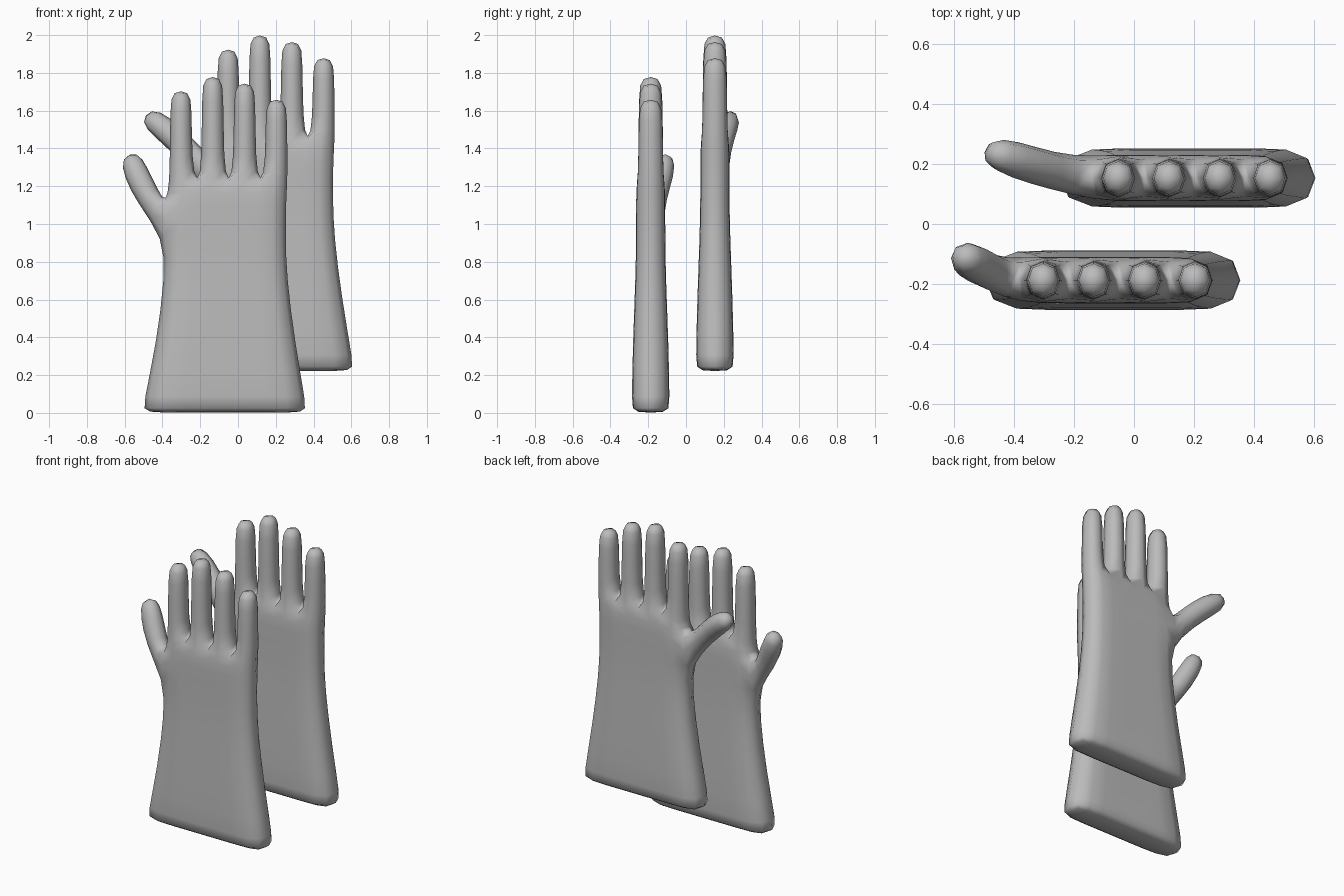
import bpy, bmesh
from mathutils import Vector

if "Cube" in bpy.data.objects:
    bpy.data.objects.remove(bpy.data.objects["Cube"])

grey = bpy.data.materials.new("glove_grey")
grey.diffuse_color = (0.5, 0.5, 0.5, 1)
grey.use_nodes = True
grey.node_tree.nodes["Principled BSDF"].inputs["Base Color"].default_value = grey.diffuse_color

YC = -0.187                                  # middle plane of the front glove
# palm rows: z, left x, right x, half thickness
ROWS = [(0.0, -0.505, 0.365, 0.095), (0.035, -0.513, 0.37, 0.101),
        (0.38, -0.437, 0.307, 0.094), (0.72, -0.395, 0.264, 0.08),
        (0.92, -0.398, 0.258, 0.077), (1.12, -0.385, 0.26, 0.077),
        (1.21, -0.372, 0.267, 0.076)]
COLS = [0, 0.245, 0.505, 0.77, 1]
FINGERS = [(-0.302, 1.71), (-0.134, 1.785), (0.035, 1.75), (0.203, 1.665)]
THUMB_ROW = 4


def glove(name, thumb, offset):
    bm = bmesh.new()

    # palm and cuff grid: [row][side][column]
    grid = [[[bm.verts.new((xl + (xr - xl) * c, YC + s * hy, z)) for c in COLS]
             for s in (-1, 1)] for z, xl, xr, hy in ROWS]
    for r in range(len(ROWS) - 1):
        lo, hi = grid[r], grid[r + 1]
        for s in (0, 1):
            for c in range(4):
                bm.faces.new((lo[s][c], lo[s][c + 1], hi[s][c + 1], hi[s][c]))
        for c in (0, 4):
            if not (c == 0 and r == THUMB_ROW):
                bm.faces.new((lo[0][c], lo[1][c], hi[1][c], hi[0][c]))
    for c in range(4):
        b = grid[0]
        bm.faces.new((b[0][c], b[0][c + 1], b[1][c + 1], b[1][c]))

    def tube(ring, sections):
        # joins successive four-point sections, then caps the end
        for pts in sections:
            new = [bm.verts.new(p) for p in pts]
            for i in range(4):
                j = (i + 1) % 4
                bm.faces.new((ring[i], ring[j], new[j], new[i]))
            ring = new
        bm.faces.new(ring)

    # fingers
    t = grid[-1]
    for c, (x, top) in enumerate(FINGERS):
        secs = []
        for z, k in ((1.33, 1.0), (top - 0.09, 0.97), (top, 0.8)):
            w, h = 0.064 * k, 0.071 * k
            secs.append([(x - w, YC - h, z), (x + w, YC - h, z),
                         (x + w, YC + h, z), (x - w, YC + h, z)])
        tube([t[0][c], t[0][c + 1], t[1][c + 1], t[1][c]], secs)

    # thumb: sections across a path of (x, y, z, scale)
    lo, hi = grid[THUMB_ROW], grid[THUMB_ROW + 1]
    path = [Vector(p[:3]) for p in thumb]
    secs = []
    for i, p in enumerate(path):
        d = (path[min(i + 1, len(path) - 1)] - path[max(i - 1, 0)]).normalized()
        across = Vector((d.z, 0, -d.x)).normalized()      # towards the index finger
        side = across.cross(d).normalized()
        if side.y < 0:
            side = -side
        a, b = across * 0.07 * thumb[i][3], side * 0.066 * thumb[i][3]
        secs.append([p - a - b, p - a + b, p + a + b, p + a - b])
    tube([lo[0][0], lo[1][0], hi[1][0], hi[0][0]], secs)

    bmesh.ops.recalc_face_normals(bm, faces=bm.faces)
    for f in bm.faces:
        f.smooth = True
    me = bpy.data.meshes.new(name)
    bm.to_mesh(me)
    bm.free()
    me.materials.append(grey)
    ob = bpy.data.objects.new(name, me)
    ob.location = offset
    bpy.context.collection.objects.link(ob)
    sub = ob.modifiers.new("smooth", 'SUBSURF')
    sub.levels = sub.render_levels = 1


# the two gloves differ only in how far the thumb spreads
glove("front_glove", [(-0.475, -0.165, 1.14, 1.0), (-0.54, -0.125, 1.27, 1.05),
                      (-0.578, -0.10, 1.375, 0.75)], (0, 0, 0))
glove("rear_glove", [(-0.52, -0.165, 1.175, 1.0), (-0.65, -0.125, 1.295, 1.05),
                     (-0.745, -0.095, 1.36, 0.75)], (0.25, 0.34, 0.22))
